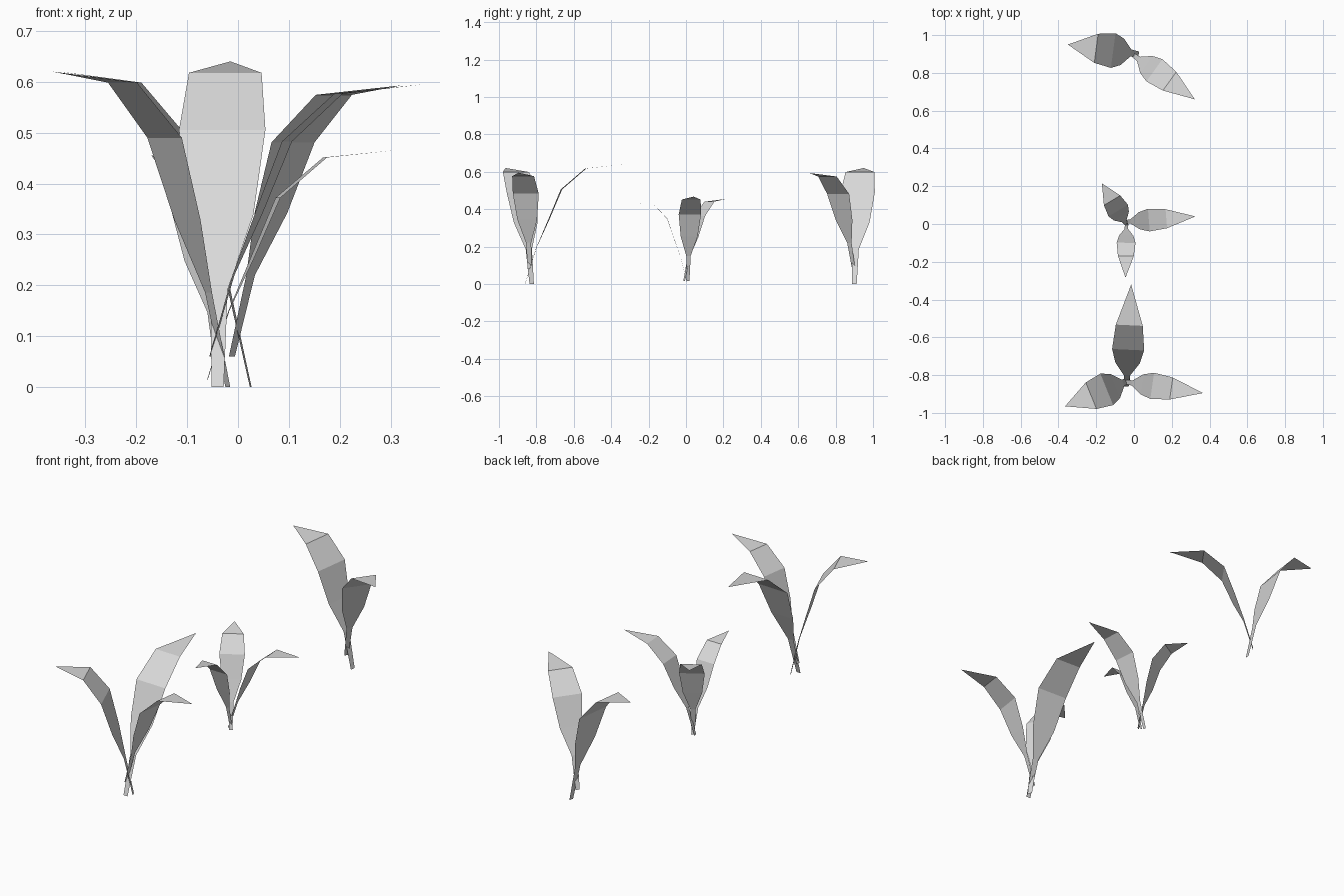
import bpy
from mathutils import Vector

cube = bpy.data.objects.get("Cube")
if cube:
    bpy.data.objects.remove(cube)

# One flat colour for every leaf
grey = bpy.data.materials.new("light_grey")
grey.use_nodes = True
colour = (0.7, 0.7, 0.7, 1)
grey.diffuse_color = colour
grey.node_tree.nodes["Principled BSDF"].inputs["Base Color"].default_value = colour

# Arching blade: share of reach, share of rise, share of full width
BLADE = [(0, 0, .14), (.11, .30, .2), (.23, .53, .76),
         (.36, .79, 1), (.6, .965, .84), (1, 1, 0)]


def leaf(name, base, tip, width):
    """A flat-shaded blade that arches from base to tip."""
    base, tip = Vector(base), Vector(tip)
    span = tip - base
    side = Vector((-span.y, span.x, 0)).normalized()
    verts = []
    for reach, rise, share in BLADE[:-1]:
        mid = base + Vector((span.x * reach, span.y * reach, span.z * rise))
        half = side * width * share / 2
        verts += [mid - half, mid + half]
    verts.append(tip)
    last = len(verts) - 1
    faces = [(i, i + 2, i + 3, i + 1) for i in range(0, last - 2, 2)]
    faces.append((last - 2, last, last - 1))
    mesh = bpy.data.meshes.new(name)
    mesh.from_pydata(verts, [], faces)
    mesh.materials.append(grey)
    obj = bpy.data.objects.new(name, mesh)
    bpy.context.collection.objects.link(obj)


# Front plant
leaf("front_plant_back_leaf", (-.04, -.86, 0), (-.015, -.32, .64), .17)
leaf("front_plant_left_leaf", (-.055, -.835, .06), (.365, -.895, .595), .14)
leaf("front_plant_right_leaf", (-.02, -.825, 0), (-.365, -.965, .62), .18)

# Middle plant
leaf("middle_plant_front_leaf", (-.04, .005, .01), (-.045, -.285, .437), .1)
leaf("middle_plant_left_leaf", (-.06, .01, .015), (.325, .04, .467), .12)
leaf("middle_plant_right_leaf", (-.035, -.01, .015), (-.17, .215, .455), .12)

# Back plant
leaf("back_plant_left_leaf", (-.012, .9, .06), (.322, .66, .593), .145)
leaf("back_plant_right_leaf", (.025, .9, 0), (-.35, .95, .62), .185)
